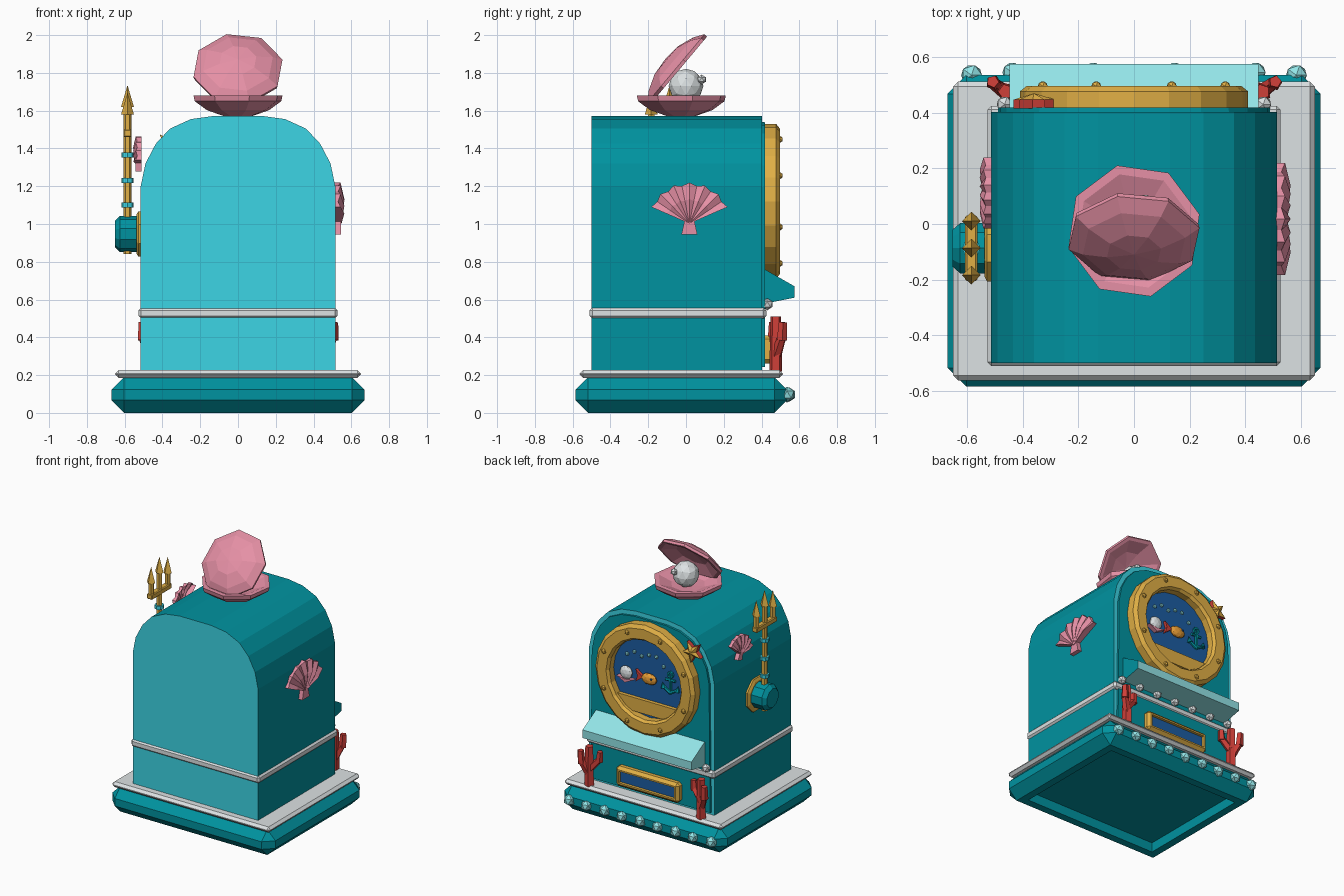
import bpy, bmesh, math, random
from math import sin, cos, pi, radians
from mathutils import Vector, Matrix

if "Cube" in bpy.data.objects:
    bpy.data.objects.remove(bpy.data.objects["Cube"])


def material(name, rgb):
    m = bpy.data.materials.new(name)
    m.use_nodes = True
    m.diffuse_color = (*rgb, 1)
    m.node_tree.nodes["Principled BSDF"].inputs["Base Color"].default_value = (*rgb, 1)
    return m


TEAL = material("teal", (0.0, 0.29, 0.35))
CYAN = material("cyan", (0.045, 0.66, 0.78))
PALE = material("pale aqua", (0.29, 0.78, 0.80))
WHITE = material("pearl grey", (0.72, 0.76, 0.77))
PINK = material("pink", (0.79, 0.28, 0.38))
GOLD = material("gold", (0.75, 0.43, 0.06))
RED = material("coral red", (0.62, 0.05, 0.04))
BLUE = material("deep blue", (0.012, 0.11, 0.36))
ORANGE = material("orange", (0.85, 0.36, 0.04))

FACE_BACK = Matrix.Rotation(-pi / 2, 4, 'X')   # local z points to +y
FACE_SIDE = Matrix.Rotation(-pi / 2, 4, 'Y')   # local z points to -x


def finish(name, bm, *mats):
    bmesh.ops.remove_doubles(bm, verts=bm.verts, dist=0.0001)
    bmesh.ops.recalc_face_normals(bm, faces=bm.faces)
    me = bpy.data.meshes.new(name)
    bm.to_mesh(me)
    bm.free()
    for m in mats:
        me.materials.append(m)
    ob = bpy.data.objects.new(name, me)
    bpy.context.collection.objects.link(ob)
    return ob


def box(name, lo, hi, mat, bevel=0.0):
    lo, hi = Vector(lo), Vector(hi)
    bm = bmesh.new()
    bmesh.ops.create_cube(bm, size=1)
    for v in bm.verts:
        v.co = Vector([(lo[i] + hi[i]) / 2 + v.co[i] * (hi[i] - lo[i]) for i in range(3)])
    if bevel:
        bmesh.ops.bevel(bm, geom=bm.edges[:], offset=bevel, segments=1, affect='EDGES')
    return finish(name, bm, mat)


def step_face(ob, direction, inset, height, index=0):
    """Inset the face looking along direction, then raise or sink it."""
    bm = bmesh.new()
    bm.from_mesh(ob.data)
    bm.normal_update()
    direction = Vector(direction)
    face = max(bm.faces, key=lambda f: f.normal.dot(direction))
    for thickness in (inset, 0.0005):
        bmesh.ops.inset_region(bm, faces=[face], thickness=thickness)
    bmesh.ops.translate(bm, verts=face.verts[:], vec=direction * height)
    face.material_index = index
    bm.to_mesh(ob.data)
    bm.free()


def lathe(name, profile, n, loc, mat, rot=Matrix(), turn=0.0, closed=False):
    bm = bmesh.new()
    rings = [[bm.verts.new((r * cos(turn + 2 * pi * k / n), r * sin(turn + 2 * pi * k / n), z))
              for k in range(n)] for r, z in profile]
    pairs = list(zip(rings, rings[1:])) + ([(rings[-1], rings[0])] if closed else [])
    for a, b in pairs:
        for k in range(n):
            j = (k + 1) % n
            bm.faces.new((a[k], a[j], b[j], b[k]))
    bmesh.ops.transform(bm, matrix=Matrix.Translation(loc) @ rot, verts=bm.verts)
    bmesh.ops.dissolve_degenerate(bm, dist=0.0001, edges=bm.edges[:])
    return finish(name, bm, mat)


def rod(name, p, q, r1, r2, mat, n=6):
    p, q = Vector(p), Vector(q)
    rot = (q - p).to_track_quat('Z', 'Y').to_matrix().to_4x4()
    h = (q - p).length
    return lathe(name, [(0, 0), (r1, 0), (r2, h), (0, h)], n, p, mat, rot)


def ball(name, loc, size, mat, sub=1):
    bm = bmesh.new()
    bmesh.ops.create_icosphere(bm, subdivisions=sub, radius=1)
    bmesh.ops.transform(bm, matrix=Matrix.Translation(loc) @ Matrix.Diagonal((*size, 1)), verts=bm.verts)
    return finish(name, bm, mat)


def prism(name, points, lo, hi, axis, *mats):
    """Extrude a 2D outline along x or y."""
    bm = bmesh.new()
    put = (lambda a, b, d: (d, a, b)) if axis == 'x' else (lambda a, b, d: (a, d, b))
    ends = [[bm.verts.new(put(a, b, d)) for a, b in points] for d in (lo, hi)]
    for e in ends:
        bm.faces.new(e)
    for k in range(len(points)):
        j = (k + 1) % len(points)
        bm.faces.new((ends[0][k], ends[0][j], ends[1][j], ends[1][k]))
    return finish(name, bm, *mats)


# Plinth with a hollow underneath, and trims
plinth = box("plinth", (-0.67, -0.585, 0), (0.67, 0.535, 0.19), TEAL, 0.067)
step_face(plinth, (0, 0, -1), 0.08, -0.07)
box("plinth_trim", (-0.65, -0.563, 0.185), (0.65, 0.513, 0.226), WHITE, 0.018)
box("waist_trim", (-0.527, -0.51, 0.50), (0.527, 0.425, 0.557), WHITE, 0.014)

# Arched cabinet: cyan end faces, with a raised teal panel on the display side
half = [(0.515, 0.22), (0.515, 1.2), (0.49, 1.32), (0.435, 1.425), (0.36, 1.505), (0.25, 1.555), (0.13, 1.572)]
arch = half + [(-x, z) for x, z in reversed(half)]
cabinet = prism("cabinet", arch, -0.5, 0.403, 'y', TEAL, CYAN)
step_face(cabinet, (0, 1, 0), 0.033, 0.015)
for f in cabinet.data.polygons:
    f.material_index = int(abs(f.normal.y) > 0.9 and f.center.y < 0.41)

# Porthole: ring, bolts, glass and sand bar
CZ = 1.12
lathe("porthole_ring", [(0.295, 0), (0.295, 0.085), (0.31, 0.105), (0.385, 0.105), (0.41, 0.085), (0.41, 0)],
      20, (0, 0.392, CZ), GOLD, FACE_BACK, closed=True)
lathe("porthole_glass", [(0, 0), (0.3, 0), (0.3, 0.04), (0, 0.04)], 20, (0, 0.388, CZ), BLUE, FACE_BACK)
for k in range(8):
    a = pi / 8 + k * pi / 4
    ball("ring_bolt", (0.355 * cos(a), 0.495, CZ + 0.355 * sin(a)), (0.02, 0.02, 0.02), GOLD)
box("sand", (-0.28, 0.40, CZ - 0.265), (0.28, 0.455, CZ - 0.165), GOLD)

# Sea symbols behind the porthole
ball("symbol_pearl", (0.18, 0.445, CZ), (0.05, 0.025, 0.05), WHITE, 2)
prism("symbol_shell", [(0.25, 1.085), (0.18, 1.05), (0.11, 1.085), (0.18, 1.075)], 0.42, 0.46, 'y', PINK)
ball("symbol_fish", (-0.01, 0.445, CZ), (0.062, 0.025, 0.042), ORANGE, 2)
prism("fish_tail", [(0.04, CZ), (0.10, CZ + 0.045), (0.085, CZ), (0.10, CZ - 0.045)], 0.42, 0.45, 'y', RED)
ball("fish_eye", (-0.04, 0.467, CZ + 0.012), (0.009, 0.009, 0.009), BLUE)
rod("anchor_shank", (-0.18, 0.44, 1.06), (-0.18, 0.44, 1.18), 0.012, 0.012, TEAL)
rod("anchor_stock", (-0.22, 0.44, 1.155), (-0.14, 0.44, 1.155), 0.01, 0.01, TEAL)
lathe("anchor_eye", [(0.012, 0), (0.025, 0), (0.025, 0.015), (0.012, 0.015)], 8, (-0.18, 0.432, 1.195), TEAL,
      FACE_BACK, closed=True)
for s in (-1, 1):
    rod("anchor_arm", (-0.18, 0.44, 1.06), (-0.18 + s * 0.06, 0.44, 1.095), 0.013, 0.01, TEAL)
    rod("anchor_fluke", (-0.18 + s * 0.055, 0.44, 1.085), (-0.18 + s * 0.065, 0.44, 1.125), 0.02, 0.0, TEAL)
random.seed(3)
for k in range(6):
    ball("bubble", (0.18 - 0.06 * k, 0.434, CZ + random.uniform(0.11, 0.21)), (0.015, 0.012, 0.015), PALE)

# Sloped ledge with darker end faces, and pearls below it
ledge = prism("ledge", [(0.40, 0.77), (0.575, 0.67), (0.575, 0.61), (0.40, 0.575)], -0.447, 0.447, 'x', PALE, TEAL)
for f in ledge.data.polygons:
    f.material_index = int(f.normal.x > 0.9)
for k in range(7):
    ball("ledge_pearl", ((k - 3) * 0.155, 0.43, 0.575), (0.032, 0.032, 0.032), WHITE)

# Payout tray
tray = box("tray_frame", (-0.26, 0.38, 0.262), (0.26, 0.465, 0.41), GOLD, 0.02)
tray.data.materials.append(BLUE)
step_face(tray, (0, 1, 0), 0.016, -0.02, 1)

# Branching corals either side of the tray
for s in (-1, 1):
    for p, q, r in (((0.46, 0.475, 0.22), (0.46, 0.475, 0.51), 0.036),
                    ((0.46, 0.475, 0.30), (0.505, 0.507, 0.40), 0.029),
                    ((0.505, 0.507, 0.385), (0.508, 0.512, 0.48), 0.028),
                    ((0.46, 0.475, 0.34), (0.39, 0.46, 0.42), 0.028),
                    ((0.39, 0.46, 0.405), (0.385, 0.46, 0.48), 0.026)):
        rod("coral_branch", (s * p[0], *p[1:]), (s * q[0], *q[1:]), r, r * 0.8, RED, 5)

# Beads along the plinth
for k in range(9):
    r = 0.042 if k % 2 == 0 else 0.039
    ball("plinth_bead", ((k - 4) * 0.146, 0.535 + 0.01 * (k % 2), 0.097), (r, r, r), PALE)

# Starfish on the ring: red edge, gold ridged top
bm = bmesh.new()
tip = bm.verts.new((0, 0, 0.035))
low, top = [], []
for k in range(10):
    r, a = (0.08 if k % 2 == 0 else 0.036), pi * k / 5 + 0.2
    low.append(bm.verts.new((r * cos(a), r * sin(a), -0.02)))
    top.append(bm.verts.new((r * cos(a), r * sin(a), 0.012)))
for k in range(10):
    j = (k + 1) % 10
    bm.faces.new((top[k], top[j], tip))
    bm.faces.new((low[k], low[j], top[j], top[k])).material_index = 1
bm.faces.new(low)
bmesh.ops.transform(bm, matrix=Matrix.Translation((-0.36, 0.435, 1.415)) @ FACE_BACK, verts=bm.verts)
finish("starfish", bm, GOLD, RED)


# Domed, ribbed fan shells on the sides
def fan_shell(name, loc, side, scale, lean):
    bm = bmesh.new()
    n = 13
    rings = []
    for size, valley, ridge in ((0, 0.03, 0.03), (0.6, 0.03, 0.045), (1, 0.012, 0.025), (1, -0.02, -0.02)):
        ring = []
        for k in range(n):
            a = radians(24 + 132 * k / (n - 1))
            r = size * (0.203 if k % 2 else 0.217)
            ring.append(bm.verts.new((r * 1.02 * cos(a), 0.01 + r * sin(a), valley if k % 2 else ridge)))
        rings.append(ring)
    for a, b in zip(rings, rings[1:]):
        for k in range(n - 1):
            bm.faces.new((a[k], a[k + 1], b[k + 1], b[k]))
    hub = bm.verts.new((0, 0.01, -0.02))
    for k in (0, n - 1):
        bm.faces.new([r[k] for r in rings] + [hub])
    bmesh.ops.dissolve_degenerate(bm, dist=0.0001, edges=bm.edges[:])
    foot = [(-0.042, -0.047), (0.042, -0.047), (0.025, 0.03), (-0.025, 0.03)]
    lo, hi = [[bm.verts.new((*c, z)) for c in foot] for z in (-0.02, 0.028)]
    bm.faces.new(hi)
    for k in range(4):
        bm.faces.new((lo[k], lo[(k + 1) % 4], hi[(k + 1) % 4], hi[k]))
    frame = Matrix(((0, 0, side, 0), (1, 0, 0, 0), (0, 1, 0, 0), (0, 0, 0, 1)))
    m = Matrix.Translation(loc) @ Matrix.Rotation(lean, 4, 'X') @ frame @ Matrix.Scale(scale, 4)
    bmesh.ops.transform(bm, matrix=m, verts=bm.verts)
    finish(name, bm, PINK)


fan_shell("right_fan_shell", (0.518, 0.018, 0.992), 1, 1.0, 0)
fan_shell("left_fan_shell", (-0.525, 0.13, 1.315), -1, 0.66, 0.3)

# Trident lever on its hub
LY, LX = -0.087, -0.585
lathe("lever_plate", [(0, 0), (0.13, 0), (0.13, 0.02), (0.11, 0.03), (0, 0.03)], 8, (-0.508, LY, 0.947), GOLD,
      FACE_SIDE, pi / 8)
lathe("lever_hub", [(0, 0), (0.095, 0), (0.095, 0.10), (0.07, 0.127), (0, 0.127)], 10, (-0.525, LY, 0.947), TEAL,
      FACE_SIDE)
rod("lever_shaft", (LX, LY, 0.84), (LX, LY, 1.62), 0.022, 0.02, GOLD)
for z in (1.10, 1.23, 1.365):
    rod("lever_collar", (LX, LY, z - 0.013), (LX, LY, z + 0.013), 0.033, 0.033, CYAN, 8)
box("trident_bar", (LX - 0.022, LY - 0.118, 1.46), (LX + 0.022, LY + 0.118, 1.50), GOLD, 0.006)
for dy, z in ((-0.097, 1.58), (0, 1.62), (0.097, 1.58)):
    rod("trident_prong", (LX, LY + dy, 1.47), (LX, LY + dy, z), 0.021, 0.021, GOLD)
    rod("trident_point", (LX, LY + dy, z), (LX, LY + dy, z + 0.115), 0.034, 0.0, GOLD, 4)

# Open clam with a pearl on top
lathe("clam_base", [(0, 1.565), (0.08, 1.572), (0.17, 1.603), (0.236, 1.65), (0.243, 1.68), (0.21, 1.68),
                    (0.12, 1.645), (0, 1.64)], 8, (0, -0.025, 0), PINK, turn=0.25)
lathe("clam_lid", [(0, 0.085), (0.1, 0.077), (0.19, 0.045), (0.243, 0.01), (0.24, -0.008), (0.215, -0.008),
                   (0.12, 0.035), (0, 0.05)], 8, (0, -0.045, 1.818), PINK, Matrix.Rotation(radians(50), 4, 'X'), 0.25)
ball("pearl", (0, 0, 1.73), (0.092, 0.092, 0.092), WHITE, 2)
ball("small_pearl", (0.04, 0.083, 1.765), (0.026, 0.026, 0.026), WHITE)
